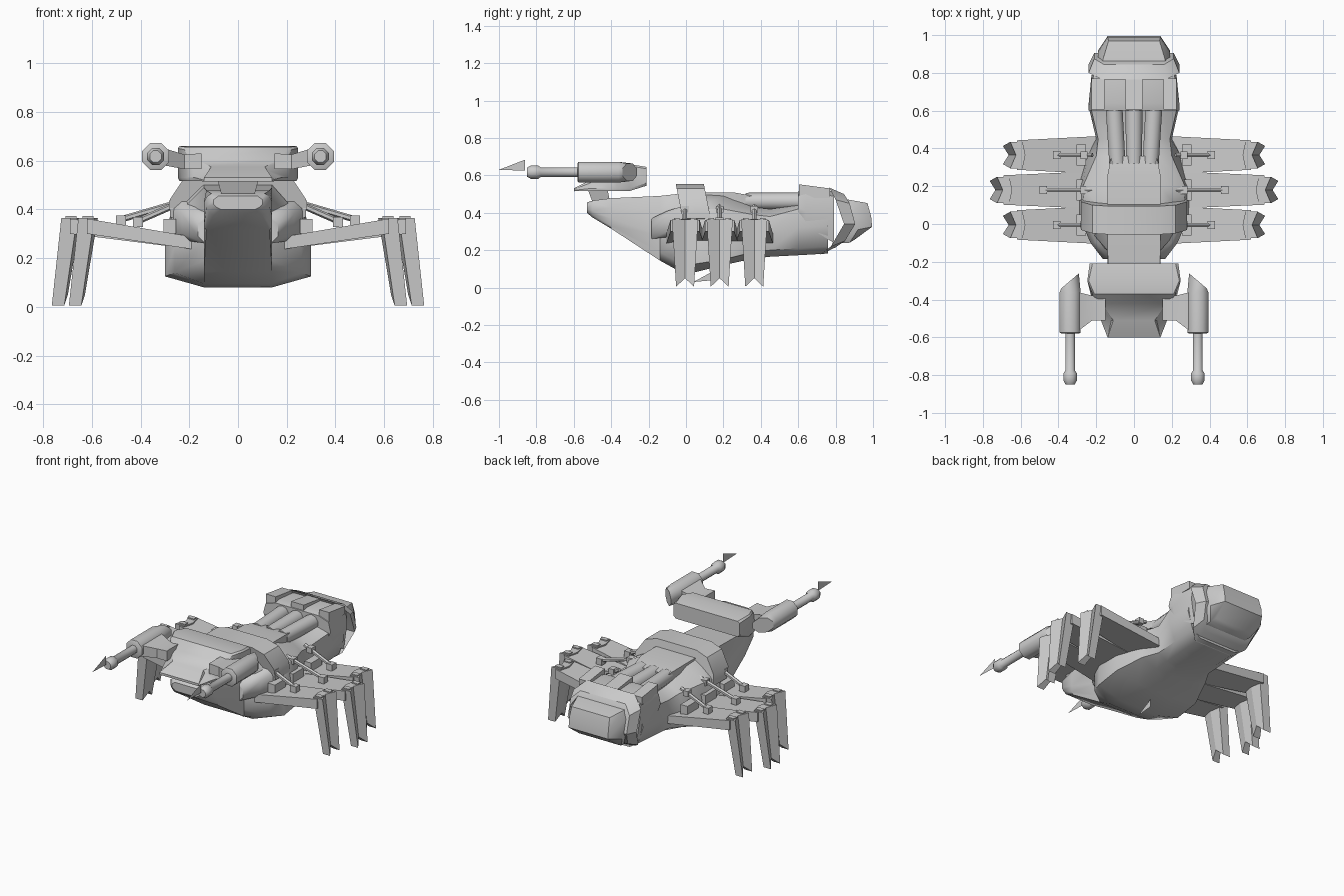
import bpy, bmesh, math
from mathutils import Vector

if "Cube" in bpy.data.objects:
    bpy.data.objects.remove(bpy.data.objects["Cube"])


def make(name, rings, strip=False, angle=35, cap=True):
    """Skin closed rings of 3D points into a solid; strip caps pair left/right points."""
    bm = bmesh.new()
    vs = [[bm.verts.new(p) for p in r] for r in rings]
    n = len(rings[0])
    for a, b in zip(vs, vs[1:]):
        for i in range(n):
            j = (i + 1) % n
            bm.faces.new((a[i], a[j], b[j], b[i]))
    for r in (vs[0], vs[-1]) if cap else ():
        if strip:
            for i in range(n // 2 - 1):
                bm.faces.new((r[i], r[i + 1], r[n - 2 - i], r[n - 1 - i]))
        else:
            bm.faces.new(r)
    bmesh.ops.recalc_face_normals(bm, faces=bm.faces)
    me = bpy.data.meshes.new(name)
    bm.to_mesh(me)
    bm.free()
    for p in me.polygons:
        p.use_smooth = True
    me.set_sharp_from_angle(angle=math.radians(angle))
    ob = bpy.data.objects.new(name, me)
    bpy.context.collection.objects.link(ob)
    return ob


def sym(half):
    """Half outline (bottom to top) mirrored in x to a full ring."""
    return list(half) + [(-x, y, z) for x, y, z in reversed(half)]


def section(y, *pts):
    return sym([(x, y, z) for x, z in pts])


def rect_x(x, y0, y1, z0, z1):
    return [(x, y0, z0), (x, y1, z0), (x, y1, z1), (x, y0, z1)]


def flip(rings, s):
    return [[(x * s, y, z) for x, y, z in r] for r in rings]


def box(name, s, c, d):
    x, y, z = c
    a, b, h = (v / 2 for v in d)
    make(name, flip([rect_x(x - a, y - b, y + b, z - h, z + h),
                     rect_x(x + a, y - b, y + b, z - h, z + h)], s))


def tube(name, stations, n=8):
    """Round part through (point, radius) stations."""
    pts = [Vector(p) for p, r in stations]
    q = (pts[-1] - pts[0]).to_track_quat('Z', 'Y')
    rings = []
    for p, (_, r) in zip(pts, stations):
        ring = []
        for i in range(n):
            a = 2 * math.pi * (i + .5) / n
            ring.append(tuple(p + q @ Vector((r * math.cos(a), r * math.sin(a), 0))))
        rings.append(ring)
    return make(name, rings, angle=50)


def blade(name, pts):
    me = bpy.data.meshes.new(name)
    me.from_pydata(pts, [], [(0, 1, 2)])
    bpy.context.collection.objects.link(bpy.data.objects.new(name, me))


# Main hull, nose to tail
make("hull", [
    section(-.53, (.07, .40), (.09, .41), (.10, .42), (.10, .44), (.08, .455)),
    section(-.50, (.10, .375), (.12, .39), (.13, .41), (.13, .45), (.11, .465)),
    section(-.40, (.13, .315), (.14, .33), (.14, .37), (.14, .43), (.13, .478)),
    section(-.14, (.14, .145), (.14, .19), (.14, .28), (.14, .42), (.14, .49)),
    section(-.05, (.14, .095), (.26, .14), (.26, .25), (.22, .41), (.14, .50)),
    section(.04, (.14, .08), (.30, .125), (.30, .25), (.26, .42), (.14, .50)),
    section(.20, (.14, .12), (.30, .15), (.30, .26), (.27, .42), (.14, .49)),
    section(.36, (.13, .155), (.24, .19), (.25, .28), (.20, .39), (.13, .43)),
    section(.45, (.13, .165), (.19, .20), (.20, .30), (.19, .38), (.13, .42)),
    section(.60, (.13, .173), (.19, .21), (.235, .32), (.225, .42), (.15, .44)),
    section(.76, (.13, .182), (.19, .22), (.225, .33), (.215, .44), (.14, .49)),
], strip=True, angle=40)

# Raised collar behind the neck, leaning forward
collar = [(.24, .35), (.28, .37), (.28, .44), (.22, .53), (.14, .555)]
make("mid_collar", [
    sym([(x, -.055 + (.555 - z) * .2 + t, z) for x, z in collar]) for t in (0, .15)], strip=True)

# Spine deck and engine pipes
make("spine_deck", [section(.05, (.14, .40), (.14, .508)),
                    section(.26, (.14, .40), (.14, .508)),
                    section(.36, (.12, .40), (.12, .49))], strip=True)
for i in (-1, 0, 1):
    tube("engine_pipe", [((i * .088, .32, .462), .045), ((i * .108, .66, .462), .047)], 10)

# Rear collar with raised tongues
make("rear_collar", [
    section(.60, (.225, .40), (.24, .43), (.225, .49), (.15, .515)),
    section(.64, (.225, .33), (.24, .41), (.225, .50), (.15, .525)),
    section(.79, (.20, .24), (.225, .40), (.215, .49), (.14, .515))], strip=True)
for x, w in ((-.19, .035), (0, .045), (.19, .035)):
    make("collar_tongue", [[(x + a * w, y, z) for a, z in ((-1, .48), (1, .48), (1, t), (-1, t))]
                           for y, t in ((.605, .552), (.77, .53))])

# Slanted tail band and tail cap
band = [(.14, .72, .178), (.20, .775, .22), (.24, .845, .34), (.24, .80, .47), (.17, .765, .535)]
band2 = [(.13, .80, .215), (.18, .85, .25), (.21, .905, .34), (.21, .875, .45), (.16, .845, .50)]
make("tail_band", [sym(band), sym(band2)], strip=True)
make("tail_cap", [
    sym([(.14, .78, .235), (.19, .85, .32), (.19, .84, .42), (.17, .80, .475)]),
    sym([(.15, .875, .24), (.19, .92, .31), (.19, .91, .42), (.165, .87, .47)]),
    sym([(.13, .90, .255), (.14, .995, .325), (.14, .99, .38), (.135, .97, .452)])], strip=True)

# Turret head and pivot
make("head", [
    section(-.21, (.22, .545), (.235, .56), (.235, .635), (.22, .645)),
    section(-.30, (.24, .517), (.247, .53), (.247, .65), (.24, .66)),
    section(-.37, (.225, .517), (.23, .53), (.22, .645), (.21, .655)),
    section(-.42, (.205, .517), (.21, .53), (.19, .59), (.17, .605)),
    section(-.51, (.175, .517), (.175, .53), (.12, .56), (.11, .575)),
    section(-.60, (.14, .515), (.14, .52), (.14, .525), (.14, .53))], strip=True)
make("head_pivot", [[(sx * w, y, z) for sx, y in ((-1, a), (1, a), (1, b), (-1, b))]
                    for z, w, a, b in ((.43, .06, -.49, -.40), (.525, .085, -.525, -.42))])

# Belly fin
blade("belly_fin", [(0, .04, .03), (0, .15, .04), (0, .15, .09)])

for s in (1, -1):
    # Guns: arm, housing with slanted back, barrel and flash blade
    make("gun_arm", flip([rect_x(.15, -.51, -.36, .565, .63),
                          rect_x(.22, -.51, -.38, .565, .625),
                          rect_x(.30, -.57, -.36, .58, .65)], s))
    gx, gz = .338, .617
    housing = tube("gun_housing", [((s * gx, -.58, gz), .05), ((s * gx, -.575, gz), .06),
                                   ((s * gx, -.36, gz), .06), ((s * gx, -.26, gz), .05)])
    for v in housing.data.vertices:
        if v.co.y > -.3:
            v.co.y = -.26 - (abs(v.co.x) - .29) * .85
    tube("gun_barrel", [((s * gx, -.56, gz), .027), ((s * gx, -.775, gz), .027),
                        ((s * gx, -.79, gz), .038), ((s * gx, -.83, gz), .038),
                        ((s * gx, -.85, gz), .026)])
    blade("muzzle_blade", [(s * gx, -1, .63), (s * gx, -.86, .684), (s * gx, -.86, .625)])

    # Rounded shoulder beside the neck
    make("shoulder", flip([
        [(x, y, z) for x, z in ((.12, z0), (w - .03, z0), (w, z0 + .03),
                                (w, z1 - .03), (w - .03, z1), (.12, z1))]
        for y, w, z0, z1 in ((-.185, .165, .26, .37), (-.10, .23, .27, .41),
                             (-.02, .265, .27, .435))], s), angle=50)

    # Three legs per side, the middle one longer
    for c, e in ((-.005, 0), (.18, .07), (.365, 0)):
        k = .62 + e
        make("upper_leg", flip([rect_x(.19, c - .10, c + .10, .237, .288),
                                rect_x(k, c - .078, c + .078, .30, .362)], s))
        rings = []
        for z, xi, xo, h, notch in ((.365, .59, .655, .07, 0), (.005, .643, .694, .048, .045)):
            rings.append([(xo + e, c - h, z), (xo + e - .03, c, z + notch), (xo + e, c + h, z),
                          (xi + e, c + h, z), (xi + e - .015, c, z + notch), (xi + e, c - h, z)])
        # fan caps keep the folded shin ends clean
        make("lower_leg", flip([[r[i] for i in (0, 1, 4, 5)] for r in rings], s), angle=20)
        make("lower_leg", flip([[r[i] for i in (1, 2, 3, 4)] for r in rings], s), angle=20)
        for d in (-.045, .045):
            box("knee_block", s, (k - .005, c + d, .357), (.045, .03, .03))
        box("leg_hinge", s, (.28, c, .33), (.05, .11, .06))
        # Piston rod down to the upper leg
        x1, z1 = .41 + e, .352 + e * .1
        tube("piston_rod", [((s * .22, c, .435), .013), ((s * x1, c, z1), .013)], 6)
        box("piston_foot", s, (x1, c, z1 - .004), (.04, .042, .04))
        box("piston_mount", s, (.265, c, .418), (.035, .04, .035))
